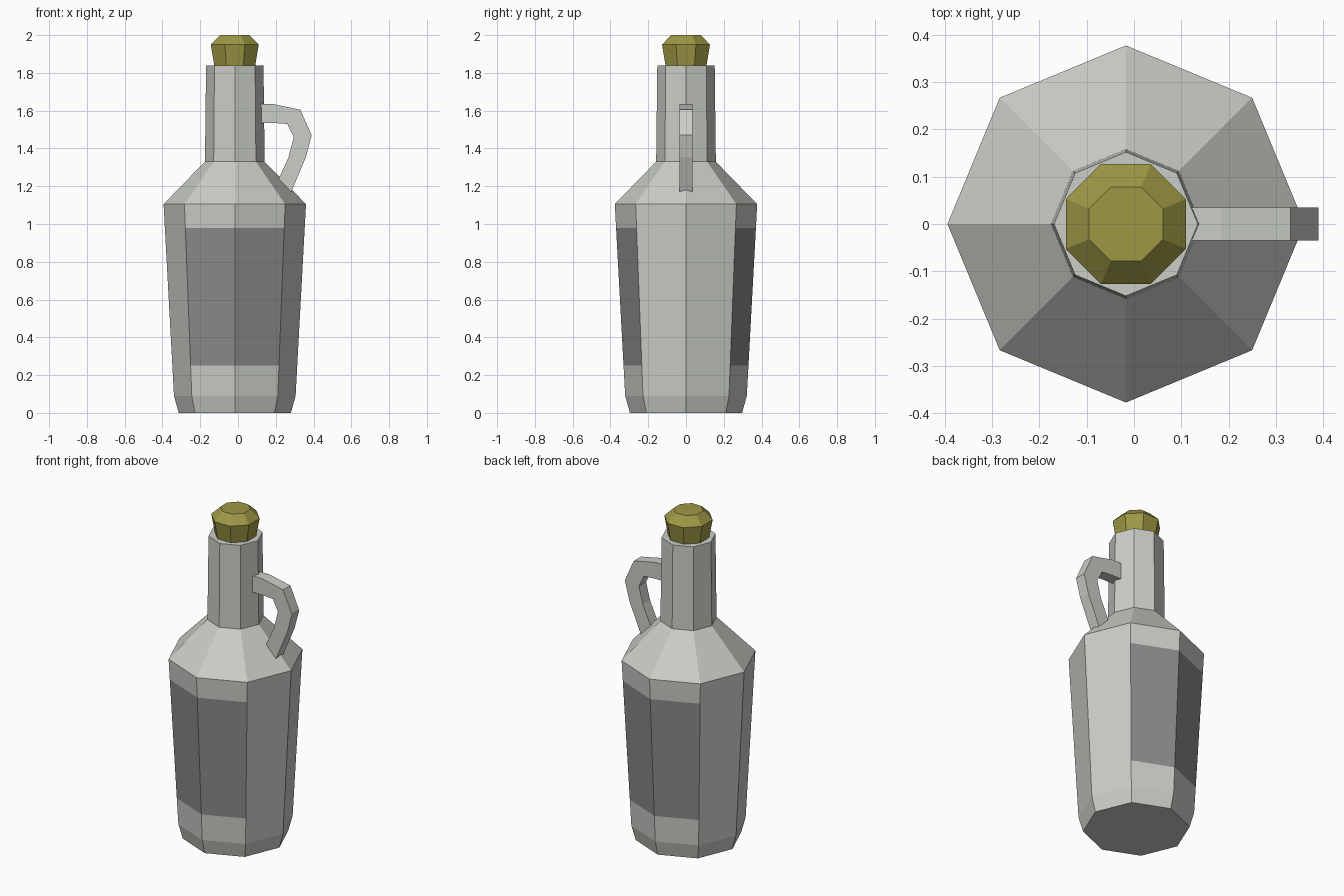
import bpy
import bmesh
from math import cos, sin, pi

if "Cube" in bpy.data.objects:
    bpy.data.objects.remove(bpy.data.objects["Cube"])

AXIS_X = -0.017  # the bottle sits off centre to leave room for the handle


def material(name, colour):
    mat = bpy.data.materials.new(name)
    mat.use_nodes = True
    mat.diffuse_color = (*colour, 1)
    mat.node_tree.nodes["Principled BSDF"].inputs["Base Color"].default_value = (*colour, 1)
    return mat


def finish(name, bm, mats):
    bmesh.ops.recalc_face_normals(bm, faces=bm.faces)
    mesh = bpy.data.meshes.new(name)
    bm.to_mesh(mesh)
    bm.free()
    for mat in mats:
        mesh.materials.append(mat)
    obj = bpy.data.objects.new(name, mesh)
    bpy.context.collection.objects.link(obj)
    return obj


def lathe(profile, turn=0.0, sides=8):
    """Closed faceted solid from (radius, height) pairs."""
    bm = bmesh.new()
    rings = []
    for r, z in profile:
        angles = [turn + 2 * pi * i / sides for i in range(sides)]
        rings.append([bm.verts.new((AXIS_X + r * cos(a), r * sin(a), z)) for a in angles])
    for low, high in zip(rings, rings[1:]):
        for i in range(sides):
            j = (i + 1) % sides
            bm.faces.new((low[i], low[j], high[j], high[i]))
    bm.faces.new(rings[0])
    bm.faces.new(rings[-1])
    return bm


glass = material("pale grey", (0.60, 0.61, 0.57))
paper = material("mid grey label", (0.26, 0.26, 0.265))
cork_mat = material("olive cork", (0.34, 0.315, 0.06))

# Bottle: tapered body, sloped shoulder and neck
LABEL_LOW, LABEL_HIGH = 0.25, 0.98


def body_radius(z):
    return 0.322 + (0.377 - 0.322) * (z - 0.09) / (1.105 - 0.09)


bm = lathe([
    (0.297, 0), (0.322, 0.09),
    (body_radius(LABEL_LOW), LABEL_LOW), (body_radius(LABEL_HIGH), LABEL_HIGH),
    (0.377, 1.105), (0.158, 1.33), (0.152, 1.84),
])

# Labels: the two front and two back panels of the body
bm.normal_update()
for face in bm.faces:
    z = face.calc_center_median().z
    if LABEL_LOW < z < LABEL_HIGH and abs(face.normal.y) > 0.7:
        face.material_index = 1
finish("bottle", bm, [glass, paper])

# Cork: flared stopper with a bevelled top
flat = cos(pi / 8)
cork = lathe([(0.107 / flat, 1.83), (0.127 / flat, 1.95), (0.078 / flat, 2.0)], turn=pi / 8)
finish("cork", cork, [cork_mat])

# Handle: flat-sided loop from neck to shoulder, as pairs of outer and inner points
outer = [(0.115, 1.635), (0.185, 1.635), (0.33, 1.605), (0.39, 1.47), (0.36, 1.355), (0.28, 1.165)]
inner = [(0.115, 1.535), (0.19, 1.535), (0.26, 1.53), (0.295, 1.46), (0.268, 1.355), (0.205, 1.215)]
HALF = 0.035
bm = bmesh.new()
loops = []
for (ox, oz), (ix, iz) in zip(outer, inner):
    corners = [(ox, -HALF, oz), (ox, HALF, oz), (ix, HALF, iz), (ix, -HALF, iz)]
    loops.append([bm.verts.new(c) for c in corners])
for a, b in zip(loops, loops[1:]):
    for i in range(4):
        j = (i + 1) % 4
        bm.faces.new((a[i], a[j], b[j], b[i]))
bm.faces.new(loops[0])
bm.faces.new(loops[-1])
finish("handle", bm, [glass])
